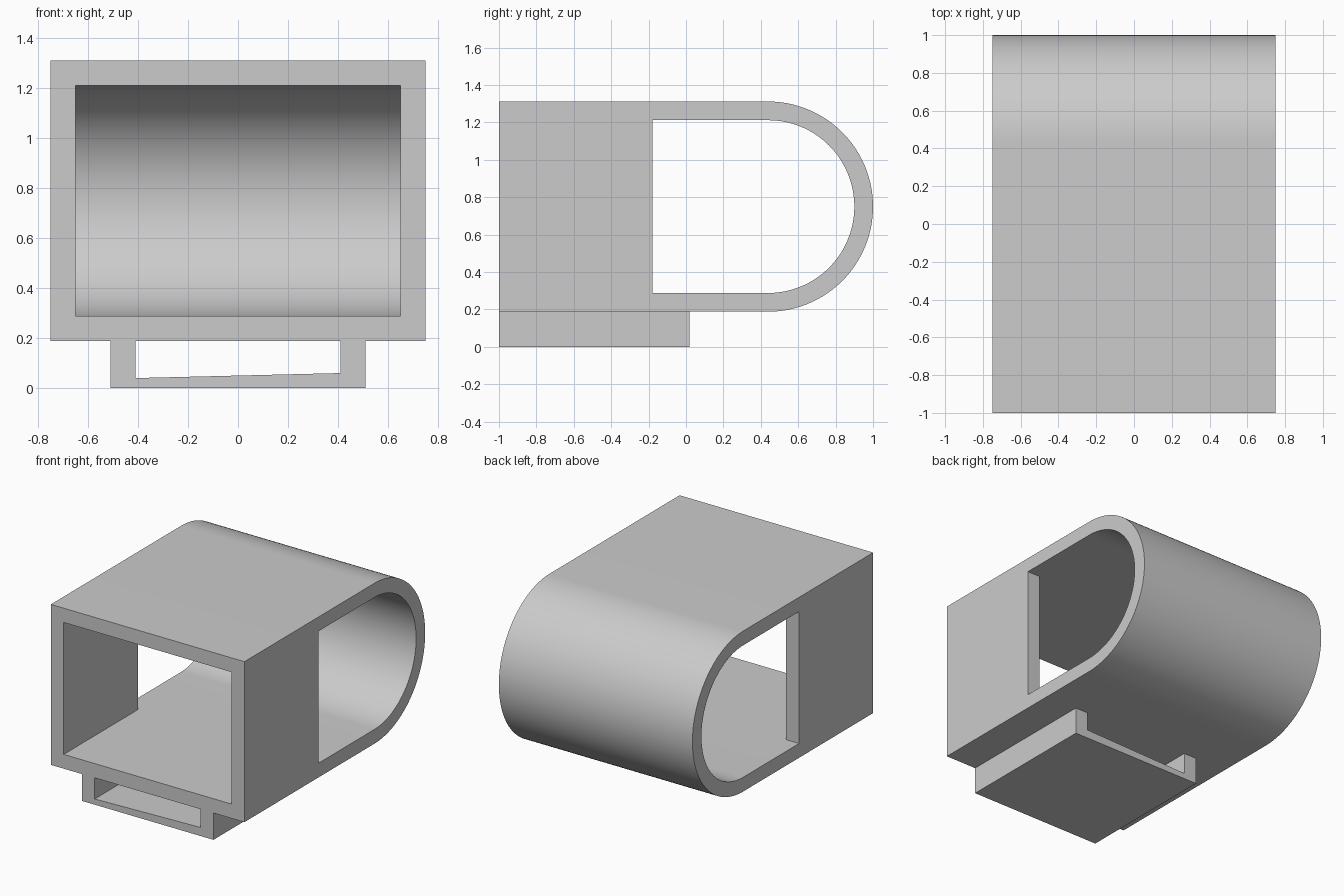
import bpy
import bmesh
from math import pi, sin, cos, radians

if "Cube" in bpy.data.objects:
    bpy.data.objects.remove(bpy.data.objects["Cube"], do_unlink=True)

# Main sizes
HALF_W, WALL = 0.75, 0.1
MID_Z, RADIUS = 0.75, 0.562
ARC_Y = 1 - RADIUS
FRONT, WALL_END = -1.0, -0.18
BASE_Z = MID_Z - RADIUS
SEGMENTS = 64

grey = bpy.data.materials.new("plain grey")
grey.use_nodes = True
colour = (0.6, 0.6, 0.6, 1)
grey.diffuse_color = colour
grey.node_tree.nodes["Principled BSDF"].inputs["Base Color"].default_value = colour


def prism(name, points, to_3d, start, end):
    """Extrude a flat outline along the remaining axis."""
    bm = bmesh.new()
    rings = [[bm.verts.new(to_3d(a, b, t)) for a, b in points] for t in (start, end)]
    bm.faces.new(rings[0])
    bm.faces.new(rings[1])
    n = len(points)
    for i in range(n):
        j = (i + 1) % n
        bm.faces.new((rings[0][i], rings[0][j], rings[1][j], rings[1][i]))
    bmesh.ops.recalc_face_normals(bm, faces=bm.faces)
    mesh = bpy.data.meshes.new(name)
    bm.to_mesh(mesh)
    bm.free()
    mesh.materials.append(grey)
    obj = bpy.data.objects.new(name, mesh)
    bpy.context.collection.objects.link(obj)
    return obj


def along_x(y, z, x):
    return (x, y, z)


def along_y(x, z, y):
    return (x, y, z)


def d_outline(front, r):
    """Straight-sided outline closed by a half circle at the back."""
    arc = [(ARC_Y + r * cos(a), MID_Z + r * sin(a))
           for a in (-pi / 2 + pi * i / SEGMENTS for i in range(SEGMENTS + 1))]
    return [(front, MID_Z - r)] + arc + [(front, MID_Z + r)]


def combine(target, other, operation):
    """Apply a boolean and discard the helper."""
    mod = target.modifiers.new("combine", "BOOLEAN")
    mod.operation, mod.solver, mod.object = operation, "EXACT", other
    bpy.context.view_layer.objects.active = target
    bpy.ops.object.modifier_apply(modifier=mod.name)
    bpy.data.objects.remove(other, do_unlink=True)


# Rounded shell, open through both sides at the back
inner = RADIUS - WALL
shell = prism("housing_shell", d_outline(FRONT, RADIUS), along_x, -HALF_W, HALF_W)
side_opening = prism("side_opening_cutter", d_outline(WALL_END, inner),
                     along_x, -HALF_W - WALL, HALF_W + WALL)
combine(shell, side_opening, "DIFFERENCE")

# Rectangular front opening between the side walls
w, lo, hi = HALF_W - WALL, MID_Z - inner, MID_Z + inner
front_opening = prism("front_opening_cutter", [(-w, lo), (w, lo), (w, hi), (-w, hi)],
                      along_y, FRONT - WALL, 0)
combine(shell, front_opening, "DIFFERENCE")

# Slotted bracket underneath, with a gently sloping floor
bracket = prism("bottom_bracket",
                [(-0.51, 0), (0.51, 0), (0.51, BASE_Z), (0.41, BASE_Z),
                 (0.41, 0.06), (-0.41, 0.04), (-0.41, BASE_Z), (-0.51, BASE_Z)],
                along_y, FRONT, 0.02)
combine(shell, bracket, "UNION")

# Smooth curve, crisp edges
bpy.ops.object.select_all(action="DESELECT")
shell.select_set(True)
bpy.context.view_layer.objects.active = shell
bpy.ops.object.shade_smooth_by_angle(angle=radians(30))
